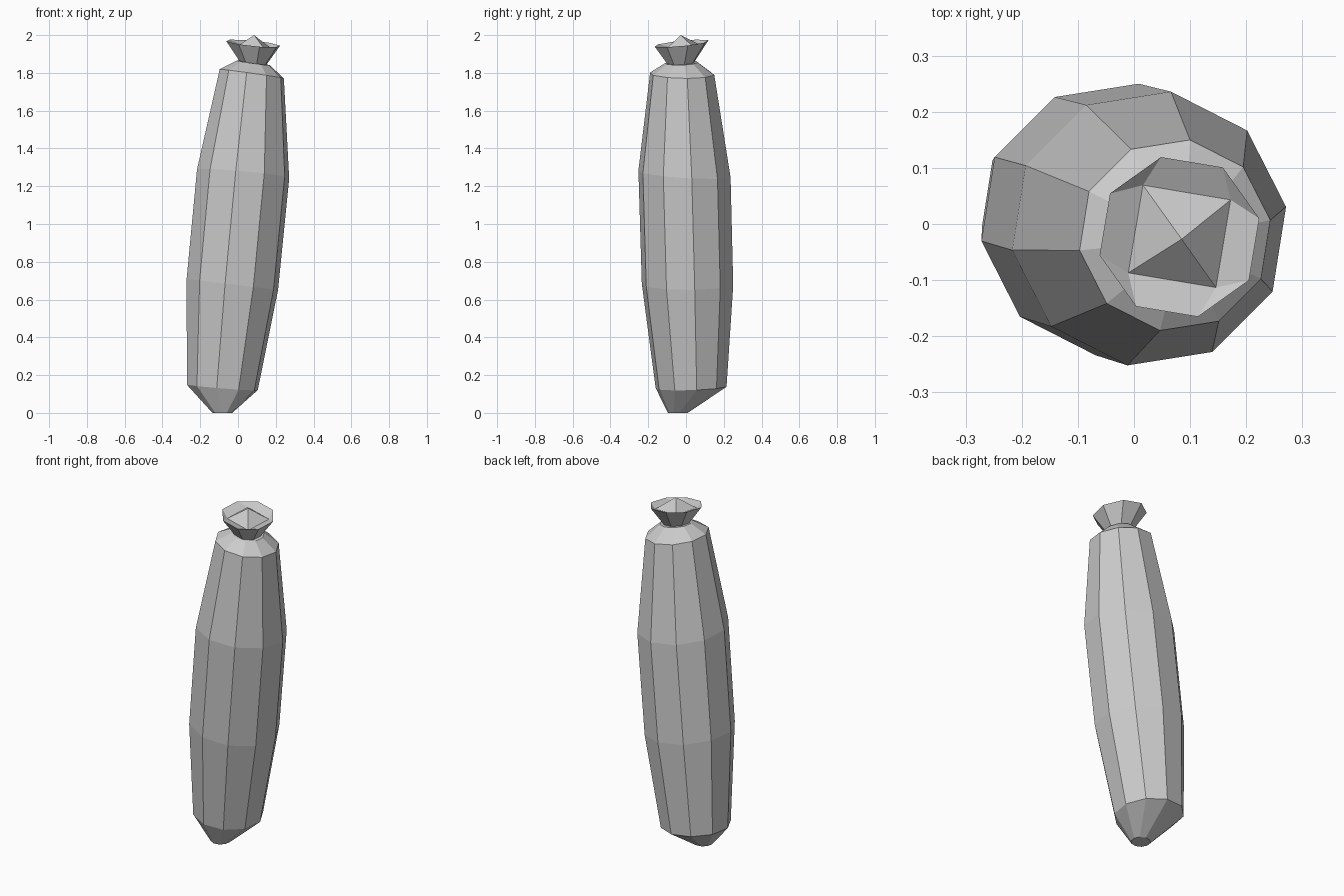
import bpy
import bmesh
from math import cos, sin, radians

cube = bpy.data.objects.get("Cube")
if cube:
    bpy.data.objects.remove(cube, do_unlink=True)

grey = bpy.data.materials.new("plain grey")
grey.use_nodes = True
colour = (0.6, 0.6, 0.6, 1)
grey.diffuse_color = colour
grey.node_tree.nodes["Principled BSDF"].inputs["Base Color"].default_value = colour


def ring(bm, sides, turn, centre, radius, slope):
    """Regular ring of vertices whose plane leans along x and y."""
    verts = []
    for i in range(sides):
        a = radians(turn) + radians(360) * i / sides
        dx, dy = radius * cos(a), radius * sin(a)
        z = centre[2] + slope[0] * dx + slope[1] * dy
        verts.append(bm.verts.new((centre[0] + dx, centre[1] + dy, z)))
    return verts


def bridge(bm, low, high):
    n = len(low)
    for i in range(n):
        j = (i + 1) % n
        bm.faces.new((low[i], low[j], high[j], high[i]))


def finish(bm, name):
    bmesh.ops.recalc_face_normals(bm, faces=bm.faces)
    mesh = bpy.data.meshes.new(name)
    bm.to_mesh(mesh)
    bm.free()
    mesh.materials.append(grey)
    obj = bpy.data.objects.new(name, mesh)
    bpy.context.collection.objects.link(obj)


# Leaning ten-sided body: centre, radius, slope of each ring
sections = [
    ((-0.083, -0.043, 0.0), 0.053, (0, 0)),
    ((-0.083, 0.027, 0.135), 0.19, (-0.08, 0.03)),
    ((-0.03, 0.008, 0.68), 0.245, (-0.12, 0)),
    ((0.027, -0.008, 1.265), 0.247, (-0.09, -0.06)),
    ((0.073, -0.02, 1.795), 0.172, (-0.14, -0.02)),
    ((0.081, -0.024, 1.853), 0.088, (-0.14, 0.04)),
]
bm = bmesh.new()
rings = [ring(bm, 10, 9, *s) for s in sections]
for low, high in zip(rings, rings[1:]):
    bridge(bm, low, high)
bm.faces.new(rings[0])
bm.faces.new(rings[-1])
finish(bm, "body")

# Flared eight-sided stem with a hollow top and a four-sided peak inside
lean = (-0.1, 0.1)
bm = bmesh.new()
foot = ring(bm, 8, 13, (0.082, -0.025, 1.848), 0.07, lean)
rim = ring(bm, 8, 13, (0.081, -0.023, 1.956), 0.146, lean)
base = ring(bm, 4, 35.5, (0.081, -0.022, 1.935), 0.112, lean)
peak = bm.verts.new((0.085, -0.027, 2.0))
bridge(bm, foot, rim)
bm.faces.new(foot)
for k in range(4):
    a, b = base[k], base[(k + 1) % 4]
    r0, r1, r2 = (rim[(2 * k + i) % 8] for i in range(3))
    bm.faces.new((r0, r1, a))
    bm.faces.new((r1, r2, b, a))
    bm.faces.new((a, b, peak))
finish(bm, "stem")
